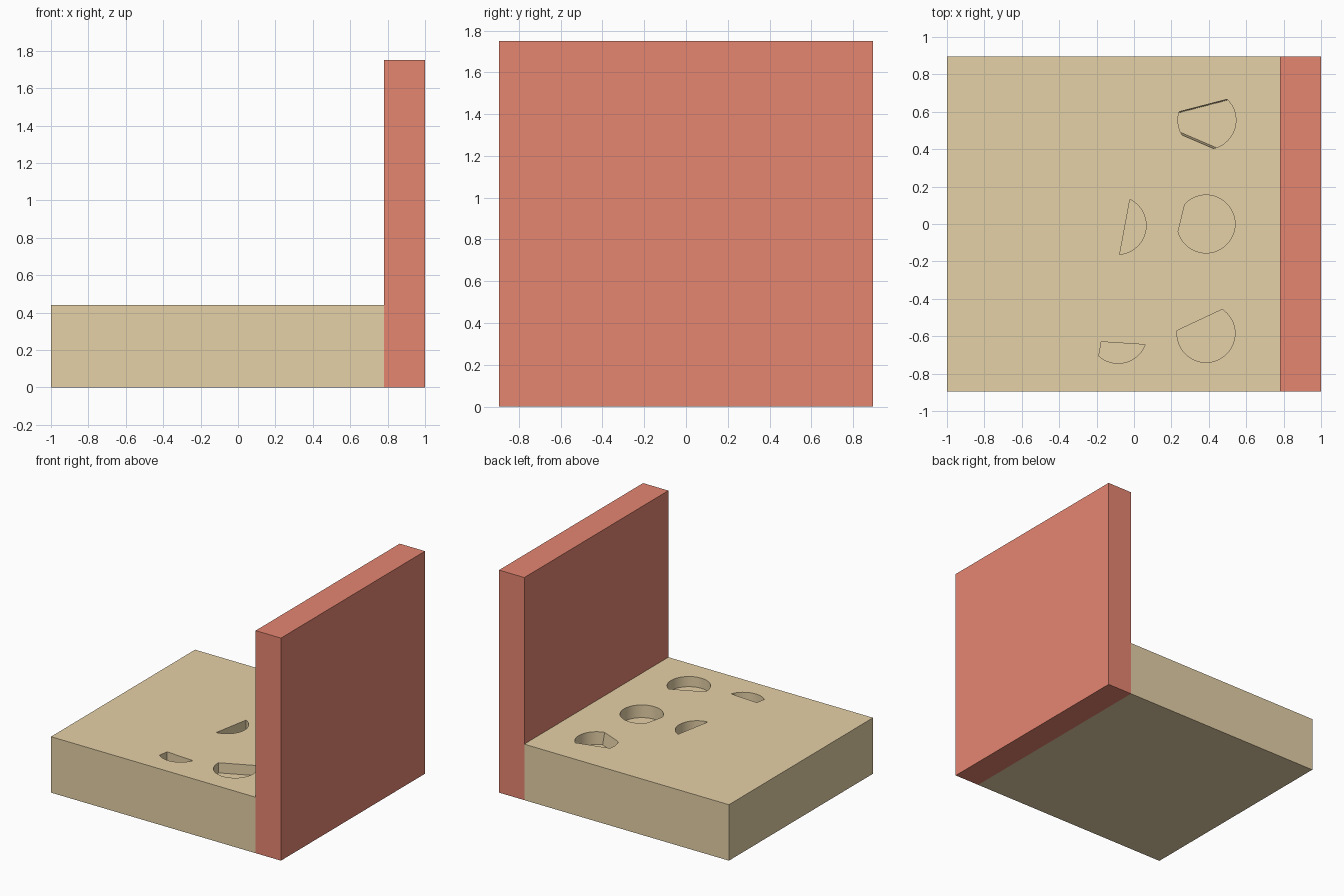
import bpy, bmesh
from math import pi, cos, sin
from mathutils import Vector

if "Cube" in bpy.data.objects:
    bpy.data.objects.remove(bpy.data.objects["Cube"])

TOP = 0.44
R = 0.155


def material(name, rgb):
    m = bpy.data.materials.new(name)
    m.diffuse_color = (*rgb, 1)
    m.use_nodes = True
    m.node_tree.nodes["Principled BSDF"].inputs["Base Color"].default_value = m.diffuse_color
    return m


def add_object(name, bm, mat=None):
    bmesh.ops.recalc_face_normals(bm, faces=bm.faces[:])
    me = bpy.data.meshes.new(name)
    bm.to_mesh(me)
    bm.free()
    ob = bpy.data.objects.new(name, me)
    bpy.context.collection.objects.link(ob)
    if mat:
        me.materials.append(mat)
    return ob


def box(name, lo, hi, mat):
    bm = bmesh.new()
    bmesh.ops.create_cube(bm, size=1)
    for v in bm.verts:
        v.co = [a + (c + 0.5) * (b - a) for a, b, c in zip(lo, hi, v.co)]
    return add_object(name, bm, mat)


def pocket(name, cx, cy, depth, chords):
    """Round pocket trimmed by sloping planes; chord = (start, end, slope)."""
    bm = bmesh.new()
    ring = [bm.verts.new((cx + R * cos(2 * pi * i / 48), cy + R * sin(2 * pi * i / 48),
                          TOP - depth)) for i in range(48)]
    f = bm.faces.new(ring)
    ext = bmesh.ops.extrude_face_region(bm, geom=[f])
    for v in ext["geom"]:
        if isinstance(v, bmesh.types.BMVert):
            v.co.z = TOP + 0.05
    # the pocket lies to the left of each chord's direction
    for (x0, y0), (x1, y1), slope in chords:
        d = Vector((x1 - x0, y1 - y0, 0)).normalized()
        n = Vector((d.y, -d.x, -slope))
        geom = bm.verts[:] + bm.edges[:] + bm.faces[:]
        cut = bmesh.ops.bisect_plane(bm, geom=geom, plane_co=(x0, y0, TOP),
                                     plane_no=n, clear_outer=True)
        edges = [e for e in cut["geom_cut"] if isinstance(e, bmesh.types.BMEdge)]
        if edges:
            bmesh.ops.contextual_create(bm, geom=edges)
    ob = add_object(name, bm)
    ob.hide_render = True
    return ob


tan = material("tan", (0.79, 0.64, 0.39))
red = material("red", (0.79, 0.24, 0.165))

# main slab and upright panel
base = box("base_block", (-1, -0.895, 0), (0.78, 0.895, TOP), tan)
box("upright_panel", (0.78, -0.895, 0), (1, 0.895, 1.75), red)

# partly filled round pockets in the top
pockets = [
    (0.39, 0.555, 0.1, [((0.51, 0.67), (0.24, 0.60), 0.05), ((0.27, 0.47), (0.41, 0.41), 0.1)]),
    (0.385, 0.0, 0.1, [((0.27, 0.10), (0.235, -0.045), 0.0)]),
    (0.385, -0.585, 0.08, [((0.465, -0.46), (0.23, -0.57), 0.0)]),
    (-0.09, -0.008, 0.08, [((-0.02, 0.14), (-0.075, -0.155), 0.0)]),
    (-0.085, -0.59, 0.08, [((0.06, -0.645), (-0.175, -0.63), 0.0),
                           ((-0.175, -0.63), (-0.187, -0.70), 0.0)]),
]
cutters = []
for i, p in enumerate(pockets):
    c = pocket(f"pocket_cutter_{i}", *p)
    cutters.append(c)
    mod = base.modifiers.new("pocket", "BOOLEAN")
    mod.object = c
    mod.solver = "EXACT"

# bake the pockets into the slab and drop the cutters
bpy.context.view_layer.objects.active = base
base.select_set(True)
for m in list(base.modifiers):
    bpy.ops.object.modifier_apply(modifier=m.name)
for c in cutters:
    bpy.data.objects.remove(c)
bpy.ops.object.shade_smooth_by_angle()
